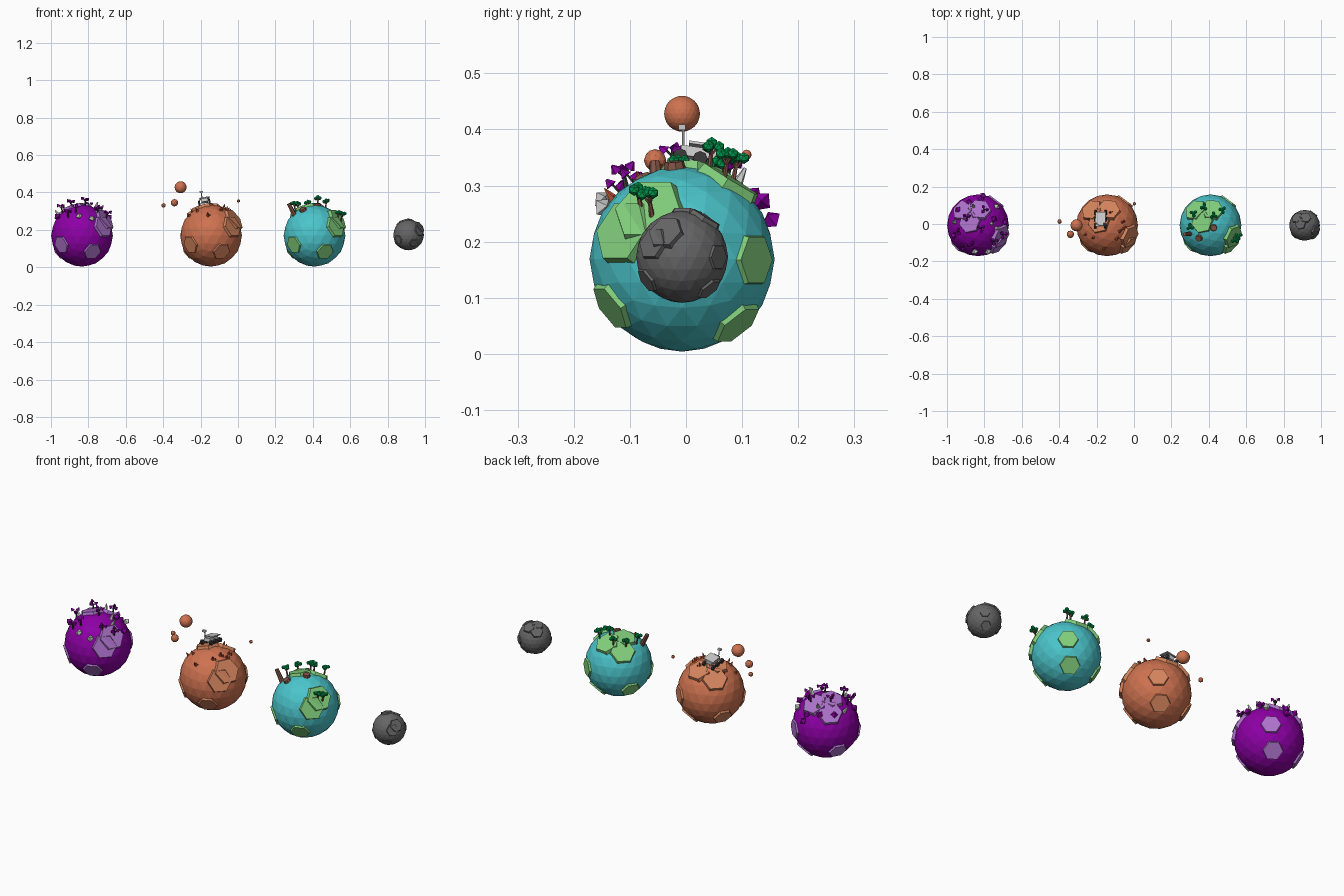
import bpy, bmesh, math, random
from mathutils import Vector, Matrix

if "Cube" in bpy.data.objects:
    bpy.data.objects.remove(bpy.data.objects["Cube"])

random.seed(4)
R = 0.165
UP = Vector((0, 0, 1))


def mat(name, rgb):
    m = bpy.data.materials.new(name)
    m.diffuse_color = (*rgb, 1)
    m.use_nodes = True
    m.node_tree.nodes["Principled BSDF"].inputs["Base Color"].default_value = m.diffuse_color
    return m


PURPLE = mat("purple", (0.27, 0.0, 0.38))
LILAC = mat("lilac", (0.42, 0.17, 0.6))
RUST = mat("rust", (0.62, 0.17, 0.08))
SAND = mat("sand", (0.66, 0.23, 0.11))
TEAL = mat("teal", (0.07, 0.56, 0.6))
GRASS = mat("grass", (0.22, 0.62, 0.2))
LEAF = mat("leaf", (0.0, 0.35, 0.08))
BARK = mat("bark", (0.22, 0.09, 0.06))
STONE = mat("stone", (0.13, 0.13, 0.13))
DARK = mat("dark", (0.04, 0.04, 0.04))
SPIKE = mat("spike", (0.45, 0.08, 0.03))


def finish(name, bm, material=None):
    me = bpy.data.meshes.new(name)
    bm.to_mesh(me)
    bm.free()
    if material:
        me.materials.append(material)
    ob = bpy.data.objects.new(name, me)
    bpy.context.collection.objects.link(ob)
    return ob


def ball(bm, loc, r, sub=1):
    bmesh.ops.create_icosphere(bm, subdivisions=sub, radius=r, matrix=Matrix.Translation(loc))


def rod(bm, base, axis, h, r1, r2, n=6, spin=0.0):
    """Cone or prism starting at base and running along axis."""
    axis = Vector(axis).normalized()
    rot = axis.to_track_quat('Z', 'Y').to_matrix().to_4x4() @ Matrix.Rotation(spin, 4, 'Z')
    m = Matrix.Translation(Vector(base) + axis * h / 2) @ rot
    bmesh.ops.create_cone(bm, cap_ends=True, segments=n, radius1=r1, radius2=r2, depth=h, matrix=m)


def box(bm, loc, size, rot=None):
    m = Matrix.Translation(loc) @ (rot or Matrix()) @ Matrix.Diagonal((*size, 1))
    bmesh.ops.create_cube(bm, size=1, matrix=m)


# hexagonal land plates: direction, radius relative to the planet
PLATES = [((-.68, -.67, -.30), .31), ((.35, -.78, -.53), .31), ((.60, .80, -.01), .31),
          ((.36, .60, -.71), .31), ((-.74, .42, -.53), .31),
          ((.70, -.65, .30), .39), ((.76, -.37, .54), .42),
          ((-.50, .50, .70), .40), ((.05, .52, .85), .40), ((-.28, .10, .95), .38)]


def planet(name, c, r, sea, land):
    bm = bmesh.new()
    ball(bm, c, r, 3)
    finish(name + "_globe", bm, sea)
    bm = bmesh.new()
    for d, s in PLATES:
        d = Vector(d).normalized()
        top = 1.008 + (0.012 if s > .35 else 0)
        low = math.sqrt(1 - s * s) - .03
        rod(bm, c + d * r * low, d, r * (top - low), r * s, r * s * .92, 6, math.pi / 6)
    finish(name + "_land_plates", bm, land)


CP = Vector((-.834, -.007, .169))
CO = Vector((-.144, -.007, .169))
CT = Vector((.409, -.007, .169))
CG = Vector((.912, -.007, .173))
planet("purple_planet", CP, R, PURPLE, LILAC)
planet("rust_planet", CO, R, RUST, SAND)
planet("water_planet", CT, R, TEAL, GRASS)
planet("moon", CG, .082, STONE, STONE)


def grove(name, c, dirs, leaf, bark, size, spiky=False):
    trunks, crowns = bmesh.new(), bmesh.new()
    for d in dirs:
        d = Vector(d).normalized()
        base = c + d * R * .97
        axis = (d * .5 + UP).normalized()
        h = size * random.uniform(.85, 1.1)
        rod(trunks, base, axis, h, .0055, .003)
        tip = base + axis * h
        a0 = random.uniform(0, 6)
        # three forking branches, each with a leaf clump
        for k in range(3):
            a = a0 + k * math.tau / 3
            off = Vector((math.cos(a) * .013, math.sin(a) * .013, random.uniform(.0, .008)))
            fork = tip - axis * .014
            rod(trunks, fork, tip + off - fork, (tip + off - fork).length, .0025, .002, 5)
            if spiky:
                rod(crowns, tip + off - UP * .004, off + UP * .01, .014, .011, .002, 5)
            else:
                ball(crowns, tip + off, .0105)
        if not spiky:
            ball(crowns, tip + UP * .008, .011)
    finish(name + "_trunks", trunks, bark)
    finish(name + "_crowns", crowns, leaf)


# water planet: trees, stumps and a leaning log
grove("green_trees", CT, [(-.5, .35, .75), (-.2, .55, .8), (.1, .3, .95), (.35, .45, .8),
                          (-.6, -.05, .75), (.75, -.45, .5), (.85, -.33, .42)], LEAF, BARK, .048)
bm = bmesh.new()
for d in [(-.38, -.42, .85), (.1, -.08, 1)]:
    d = Vector(d).normalized()
    rod(bm, CT + d * R * .94, d, .02, .021, .017, 8)
rod(bm, CT + Vector((-.105, -.045, .105)), (-.5, -.05, 1), .075, .013, .010, 7)
finish("stumps_and_log", bm, BARK)

# purple planet: odd trees and crystals
grove("purple_trees", CP, [(-.65, -.2, .75), (-.35, .25, .9), (.1, -.1, 1), (-.2, -.6, .75),
                           (.5, -.5, .7), (.8, -.3, .55), (-.45, -.65, .6), (.2, .5, .85)],
      PURPLE, DARK, .04, True)
bright, pale = bmesh.new(), bmesh.new()
CRYSTALS = [(.1, .86, .6), (.15, .92, .38), (-.1, -.86, .62), (-.65, .5, .65), (.85, .1, .55),
            (.6, .6, .6), (-.8, -.35, .6), (.5, .2, .85), (.3, -.8, .5), (-.3, .75, .65)]
for i, d in enumerate(CRYSTALS):
    d = Vector(d).normalized()
    axis = (d + .3 * UP).normalized()
    bm = pale if i % 3 == 2 else bright
    base = CP + d * R * .97
    rod(bm, base, axis, .018, .005, .019, 4, i)
    rod(bm, base + axis * .018, axis, .017, .019, 0, 4, i)
for i, d in enumerate([(.45, .05, .9), (.6, -.1, .8), (-.15, .6, .8), (-.75, .1, .65)]):
    d = Vector(d).normalized()
    rod(pale, CP + d * R * .97, d + .4 * UP, .04, .012, .003, 5, i)
finish("purple_crystals", bright, PURPLE)
finish("pale_crystals", pale)

# rust planet: drifting boulders
bm = bmesh.new()
for x, y, z, r, s in [(-.307, -.007, .428, .032, 3), (-.34, -.055, .345, .020, 2),
                      (-.398, .013, .331, .012, 2), (.002, .108, .355, .009, 2)]:
    ball(bm, (x, y, z), r, s)
finish("drifting_boulders", bm, RUST)
# rust planet: rock spikes
bm = bmesh.new()
for i, (x, y) in enumerate([(-.7, -.3), (-.45, -.4), (.4, -.2), (.5, .1), (.3, -.45),
                            (-.1, -.75), (.55, -.1), (-.6, .2), (.1, .4)]):
    d = Vector((x, y, math.sqrt(1 - x * x - y * y)))
    rod(bm, CO + d * R * .96, d + .2 * UP, .022 + .004 * (i % 3), .010, .001, 5, i)
    rod(bm, CO + d * R * .96 + Vector((.011, .006, 0)), d, .014, .007, .001, 5, i)
finish("rock_spikes", bm, SPIKE)

# rover: body, solar deck, wheels, mast
O = CO + Vector((-.035, .032, .172))
tilt = Matrix.Rotation(math.radians(-10), 4, 'Y') @ Matrix.Rotation(math.radians(-8), 4, 'X')
bm = bmesh.new()
box(bm, O + Vector((0, 0, .015)), (.036, .07, .018), tilt)
box(bm, O + Vector((0, .01, .028)), (.056, .06, .005), tilt)
rod(bm, O + Vector((-.012, -.03, .02)), (-.15, 0, 1), .042, .003, .0025)
box(bm, O + Vector((-.018, -.032, .063)), (.018, .012, .01))
finish("rover_body", bm)
bm = bmesh.new()
for sx in (-1, 1):
    for y in (-.036, 0, .036):
        hub = O + tilt @ Vector((sx * .022, y, .002))
        rod(bm, hub, tilt.to_3x3() @ Vector((sx, 0, 0)), .011, .013, .013, 8)
finish("rover_wheels", bm, DARK)
